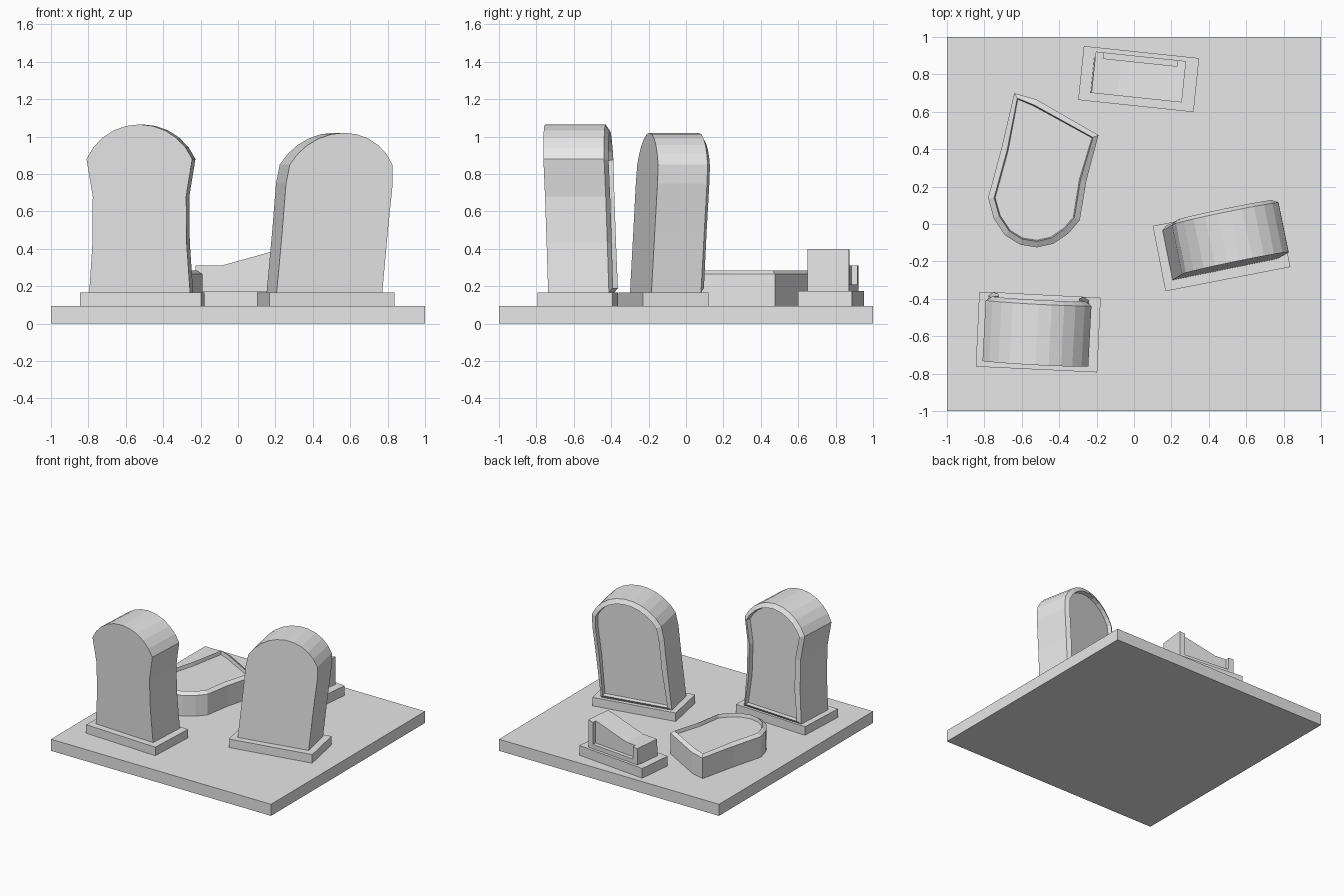
import bpy, bmesh, math
from mathutils import Matrix, Vector

cube = bpy.data.objects.get("Cube")
if cube:
    bpy.data.objects.remove(cube, do_unlink=True)

STONE = (0.8, 0.8, 0.8, 1)
mat = bpy.data.materials.new("stone_grey")
mat.use_nodes = True
mat.diffuse_color = STONE
mat.node_tree.nodes["Principled BSDF"].inputs["Base Color"].default_value = STONE

GROUND = 0.095


def slab(name, profile, y0, y1, matrix, rim=None):
    """Extrude an (x, z) profile along y; rim = (width, bevel, recess) frames the y1 face."""
    bm = bmesh.new()
    rings = [[bm.verts.new(matrix @ Vector((x, y, z))) for x, z in profile] for y in (y0, y1)]
    front, back = (bm.faces.new(r) for r in rings)
    n = len(profile)
    for i in range(n):
        j = (i + 1) % n
        bm.faces.new((rings[0][i], rings[0][j], rings[1][j], rings[1][i]))
    bmesh.ops.recalc_face_normals(bm, faces=bm.faces[:])
    if rim:
        width, bevel, recess = rim
        bm.normal_update()
        bmesh.ops.inset_individual(bm, faces=[back], thickness=width, depth=bevel)
        bm.normal_update()
        bmesh.ops.inset_individual(bm, faces=[back], thickness=0.006, depth=-recess)
    mesh = bpy.data.meshes.new(name)
    bm.to_mesh(mesh)
    bm.free()
    mesh.materials.append(mat)
    ob = bpy.data.objects.new(name, mesh)
    bpy.context.collection.objects.link(ob)
    return ob


def place(x, y, z, angle):
    return Matrix.Translation((x, y, z)) @ Matrix.Rotation(math.radians(angle), 4, 'Z')


def block(name, w, d, h, matrix):
    slab(name, [(-w / 2, 0), (w / 2, 0), (w / 2, h), (-w / 2, h)], -d / 2, d / 2, matrix)


def arched(sides, rise, steps=10):
    """Mirror the (half width, z) side points and close them with a round top."""
    hw, z = sides[-1]
    r = (hw * hw + rise * rise) / (2 * rise)
    a = math.asin(hw / r)
    arc = [(r * math.sin(t), z + rise - r + r * math.cos(t))
           for t in (a - 2 * a * i / steps for i in range(1, steps))]
    return sides + arc + [(-x, z) for x, z in reversed(sides)]


def lean(kx, ky):
    m = Matrix.Identity(4)
    m[0][2], m[1][2] = kx, ky
    return m


# Ground slab
block("ground_slab", 2, 2, GROUND, Matrix.Identity(4))

# Upright headstone, front right corner, leaning slightly forward
block("front_plinth", 0.65, 0.4, 0.07, place(-0.512, -0.578, GROUND, -2.7))
shape = arched([(0.27, 0), (0.252, 0.265), (0.25, 0.515), (0.283, 0.715)], 0.185)
slab("front_headstone", shape, -0.17, 0.155,
     place(-0.517, -0.553, 0.165, -3) @ lean(0, -0.035), (0.035, 0.022, 0.035))

# Upright headstone on the left, leaning sideways and back
block("left_plinth", 0.68, 0.356, 0.07, place(0.468, -0.12, GROUND, 11))
shape = arched([(0.288, 0), (0.288, 0.335), (0.291, 0.585), (0.28, 0.685)], 0.17)
slab("left_headstone", shape, -0.145, 0.125,
     lean(0, 0) @ place(0.46, -0.1, 0.165, 11.5) @ lean(0.1, 0.035), (0.035, 0.02, 0.033))

# Broken upper half lying face up
lay_flat = Matrix(((1, 0, 0, 0), (0, 0, 1, 0), (0, 1, 0, 0), (0, 0, 0, 1)))
fallen = [(-0.64, 0.70), (-0.52, 0.665), (-0.19, 0.475), (-0.255, 0.23), (-0.29, 0.02),
          (-0.35, -0.05), (-0.43, -0.105), (-0.52, -0.125), (-0.61, -0.11), (-0.69, -0.06),
          (-0.75, 0.03), (-0.78, 0.14), (-0.71, 0.40)]
slab("fallen_headstone_top", fallen, GROUND, 0.265, lay_flat, (0.032, 0.02, 0.03))

# Broken stump at the back: sloping body with side posts and a sill round its panel
block("stump_plinth", 0.62, 0.29, 0.08, place(0.025, 0.775, GROUND, -6))
stump = place(0.023, 0.785, 0.175, -6)
slab("stump_body", [(-0.245, 0), (0.245, 0), (0.245, 0.225), (0.17, 0.21), (-0.1, 0.135),
                    (-0.24, 0.135)], -0.11, 0.08, stump)
for name, a, b, za, zb in (("stump_right_post", -0.24, -0.195, 0.135, 0.135),
                           ("stump_left_post", 0.2, 0.245, 0.216, 0.225)):
    slab(name, [(a, 0), (b, 0), (b, zb), (a, za)], 0.08, 0.112, stump)
slab("stump_sill", [(-0.195, 0), (0.2, 0), (0.2, 0.035), (-0.195, 0.035)], 0.08, 0.112, stump)
